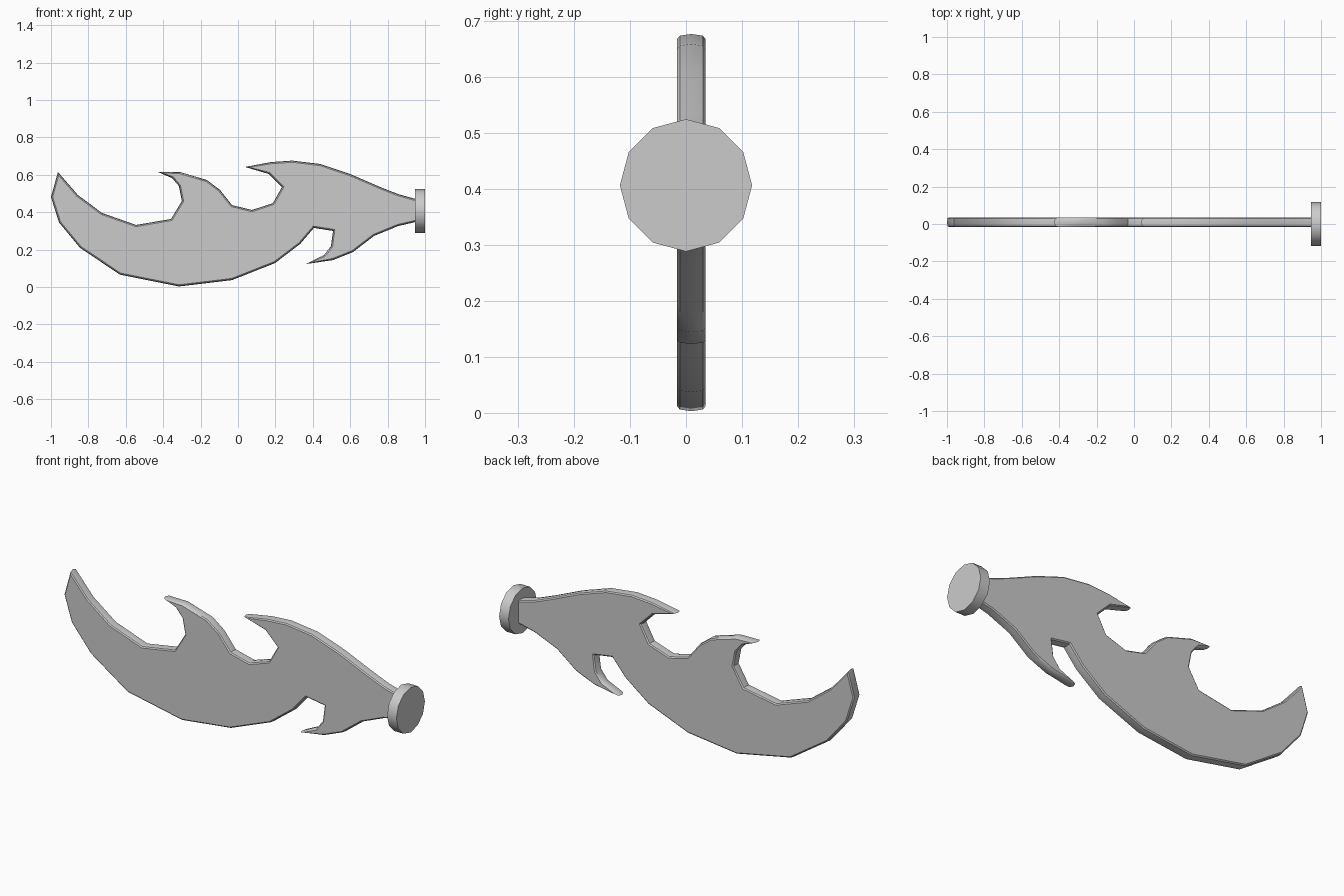
import bpy, bmesh, math
from mathutils import Vector

if "Cube" in bpy.data.objects:
    bpy.data.objects.remove(bpy.data.objects["Cube"])

# Blade silhouette in the x-z plane, clockwise from the left tip
outline = [Vector(p) for p in [
    (-.963, .615), (-.856, .492), (-.727, .396), (-.545, .332), (-.358, .364),
    (-.30, .46), (-.316, .54), (-.353, .583), (-.428, .615), (-.31, .615),
    (-.166, .572), (-.096, .519), (-.032, .438), (.075, .412), (.187, .449),
    (.235, .535), (.166, .604), (.037, .642), (.176, .668), (.289, .676),
    (.44, .658), (.60, .604), (.76, .535), (.856, .497), (.96, .468),
    (.96, .35), (.856, .326), (.727, .273), (.615, .187), (.508, .144),
    (.364, .123), (.46, .171), (.497, .219), (.508, .30), (.406, .316),
    (.332, .23), (.198, .128), (-.032, .037), (-.316, .003), (-.631, .066),
    (-.845, .21), (-.957, .345), (-1.0, .481)]]


def inset(points, d):
    """Move every corner inwards by d, with limited mitres at sharp tips."""
    result = []
    for i, p in enumerate(points):
        a = (p - points[i - 1]).normalized()
        b = (points[(i + 1) % len(points)] - p).normalized()
        na, nb = Vector((a.y, -a.x)), Vector((b.y, -b.x))
        m = (na + nb).normalized()
        result.append(p + m * d / max(m.dot(na), .4))
    return result


def finish(bm, name):
    bmesh.ops.recalc_face_normals(bm, faces=bm.faces)
    mesh = bpy.data.meshes.new(name)
    bm.to_mesh(mesh)
    bm.free()
    ob = bpy.data.objects.new(name, mesh)
    bpy.context.collection.objects.link(ob)
    bpy.ops.object.select_all(action='DESELECT')
    ob.select_set(True)
    bpy.context.view_layer.objects.active = ob
    bpy.ops.object.shade_smooth_by_angle(angle=math.radians(35))
    return ob


# Blade: stacked outlines give flat sides and a rounded rim
bm = bmesh.new()
rings = []
for y, d in [(-.016, .009), (-.011, .003), (.0095, 0), (.030, .003), (.035, .009)]:
    rings.append([bm.verts.new((p.x, y, p.y)) for p in inset(outline, d)])
n = len(outline)
for r, s in zip(rings, rings[1:]):
    for i in range(n):
        j = (i + 1) % n
        bm.faces.new((r[i], r[j], s[j], s[i]))
caps = [bm.faces.new(rings[0]), bm.faces.new(rings[-1])]
bmesh.ops.recalc_face_normals(bm, faces=bm.faces)
bmesh.ops.triangulate(bm, faces=caps, ngon_method='EAR_CLIP')
finish(bm, "flame_blade")

# Twelve-sided disc at the base of the blade
bm = bmesh.new()
bmesh.ops.create_cone(bm, cap_ends=True, segments=12, radius1=.118, radius2=.118, depth=.054)
for v in bm.verts:
    v.co = Vector((v.co.z + .973, v.co.x, v.co.y + .406))
finish(bm, "base_disc")
